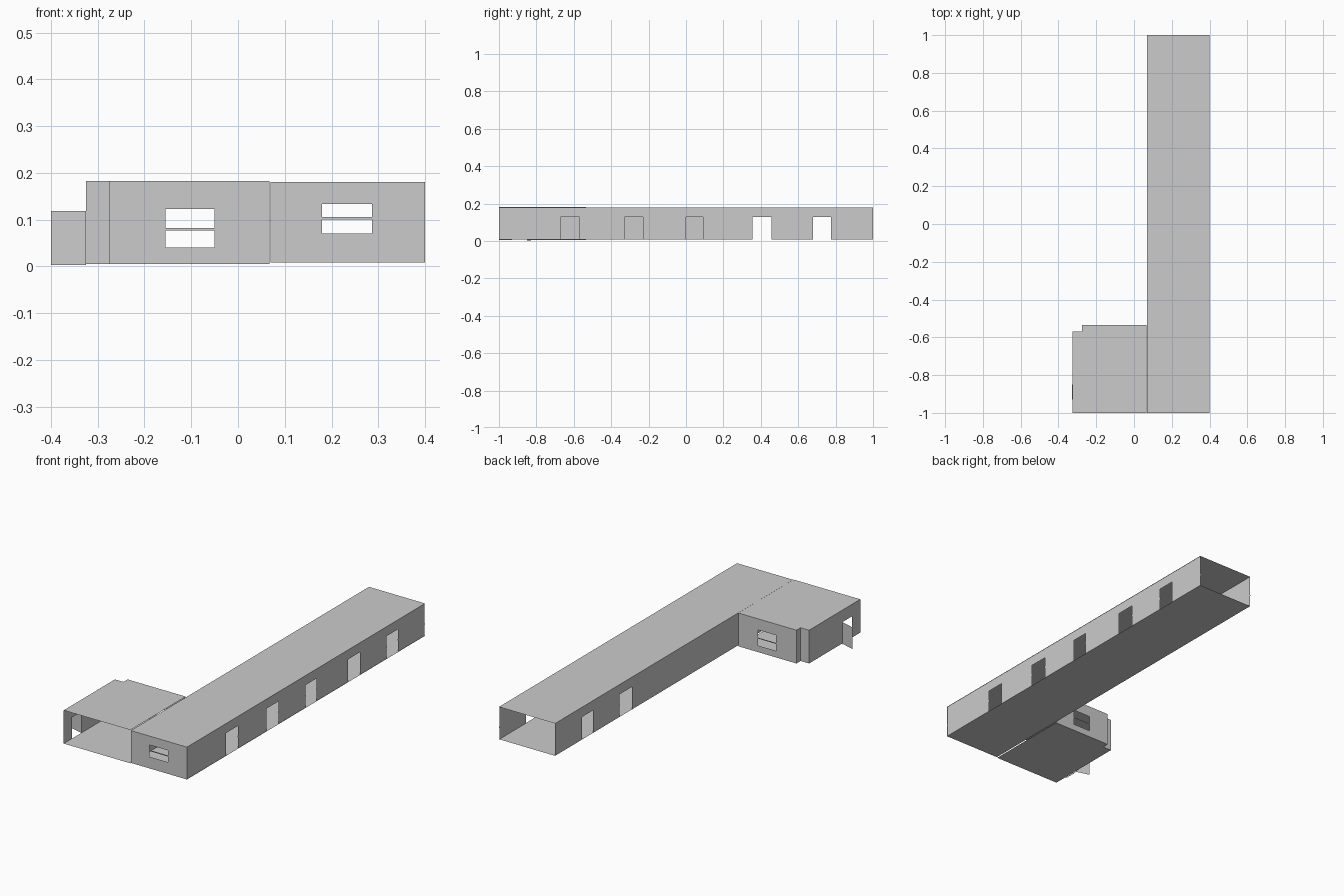
import bpy, bmesh

if "Cube" in bpy.data.objects:
    bpy.data.objects.remove(bpy.data.objects["Cube"])


def sheet(name, u_range, v_range, place, holes=()):
    """Flat panel on a (u, v) grid with rectangular openings left out."""
    us = sorted({*u_range, *[h[0] for h in holes], *[h[1] for h in holes]})
    vs = sorted({*v_range, *[h[2] for h in holes], *[h[3] for h in holes]})
    bm = bmesh.new()
    for a, b in zip(us, us[1:]):
        for c, d in zip(vs, vs[1:]):
            mu, mv = (a + b) / 2, (c + d) / 2
            if any(h[0] < mu < h[1] and h[2] < mv < h[3] for h in holes):
                continue
            bm.faces.new([bm.verts.new(place(*p))
                          for p in ((a, c), (b, c), (b, d), (a, d))])
    bmesh.ops.remove_doubles(bm, verts=bm.verts, dist=1e-5)
    bmesh.ops.dissolve_limit(bm, angle_limit=0.01, verts=bm.verts, edges=bm.edges)
    mesh = bpy.data.meshes.new(name)
    bm.to_mesh(mesh)
    bm.free()
    ob = bpy.data.objects.new(name, mesh)
    bpy.context.collection.objects.link(ob)
    return ob


def wall_x(name, x, ys, zs, holes=()):
    return sheet(name, ys, zs, lambda u, v: (x, u, v), holes)


def wall_y(name, y, xs, zs, holes=()):
    return sheet(name, xs, zs, lambda u, v: (u, y, v), holes)


def slab(name, outline, z):
    mesh = bpy.data.meshes.new(name)
    mesh.from_pydata([(x, y, z) for x, y in outline], [], [range(len(outline))])
    ob = bpy.data.objects.new(name, mesh)
    bpy.context.collection.objects.link(ob)


def rails(name, x, spans, side):
    # narrow rail lying on a wall, broken at the doorways
    for i, (a, b) in enumerate(spans):
        wall_x(f"{name}_{i}", x + side * 0.0015, (a, b), (0.068, 0.075))


# Long corridor: floor, roof, walls; the far end stays open
FLOOR, ROOF, DOOR = 0.008, 0.18, 0.128
corridor = [(0.07, -1), (0.4, -1), (0.4, 1), (0.07, 1)]
slab("corridor_floor", corridor, FLOOR)
slab("corridor_roof", corridor, ROOF)
doors = [(-0.67, -0.57), (-0.33, -0.23), (0.0, 0.09), (0.355, 0.458), (0.68, 0.775)]
wall_x("corridor_right_wall", 0.398, (-1, 1), (FLOOR, ROOF),
       [(a, b, FLOOR, DOOR) for a, b in doors])
wall_x("corridor_left_wall", 0.07, (-1, 1), (FLOOR, ROOF),
       [(a, b, FLOOR, DOOR) for a, b in doors[3:]])
wall_y("corridor_front_wall", -1, (0.07, 0.4), (FLOOR, ROOF),
       [(0.18, 0.287, 0.07, 0.1), (0.18, 0.287, 0.106, 0.133)])

# Rails on the long walls
edges = [-1] + [y for d in doors for y in d] + [1]
spans = list(zip(edges[::2], edges[1::2]))
for side, tag in ((1, "a"), (-1, "b")):
    rails("right_rail_" + tag, 0.398, spans, side)
    rails("left_rail_" + tag, 0.07, [(0.458, 0.68), (0.775, 1)], side)

# Side room: notched floor and roof, open front
R0, R1 = 0.005, 0.182
room = [(-0.325, -1), (0.067, -1), (0.067, -0.535), (-0.275, -0.535),
        (-0.275, -0.57), (-0.325, -0.57)]
slab("room_floor", room, R0)
slab("room_roof", room, R1)
wall_x("room_left_wall", -0.325, (-1, -0.57), (R0, R1), [(-0.93, -0.85, R0, 0.118)])
wall_y("notch_back_wall", -0.57, (-0.325, -0.275), (R0, R1))
wall_x("notch_side_wall", -0.275, (-0.57, -0.535), (R0, R1))
wall_y("room_back_wall", -0.535, (-0.275, 0.067), (R0, R1),
       [(-0.155, -0.05, 0.04, 0.077), (-0.155, -0.05, 0.082, 0.123)])

# Open door leaf swung outward
sheet("door_leaf", (0, 1), (0.003, 0.118),
      lambda u, v: (-0.325 - 0.075 * u, -0.85 + 0.022 * u, v))
slab("door_sill", [(-0.327, -0.93), (-0.323, -0.93), (-0.323, -0.85), (-0.327, -0.85)], 0.0)
